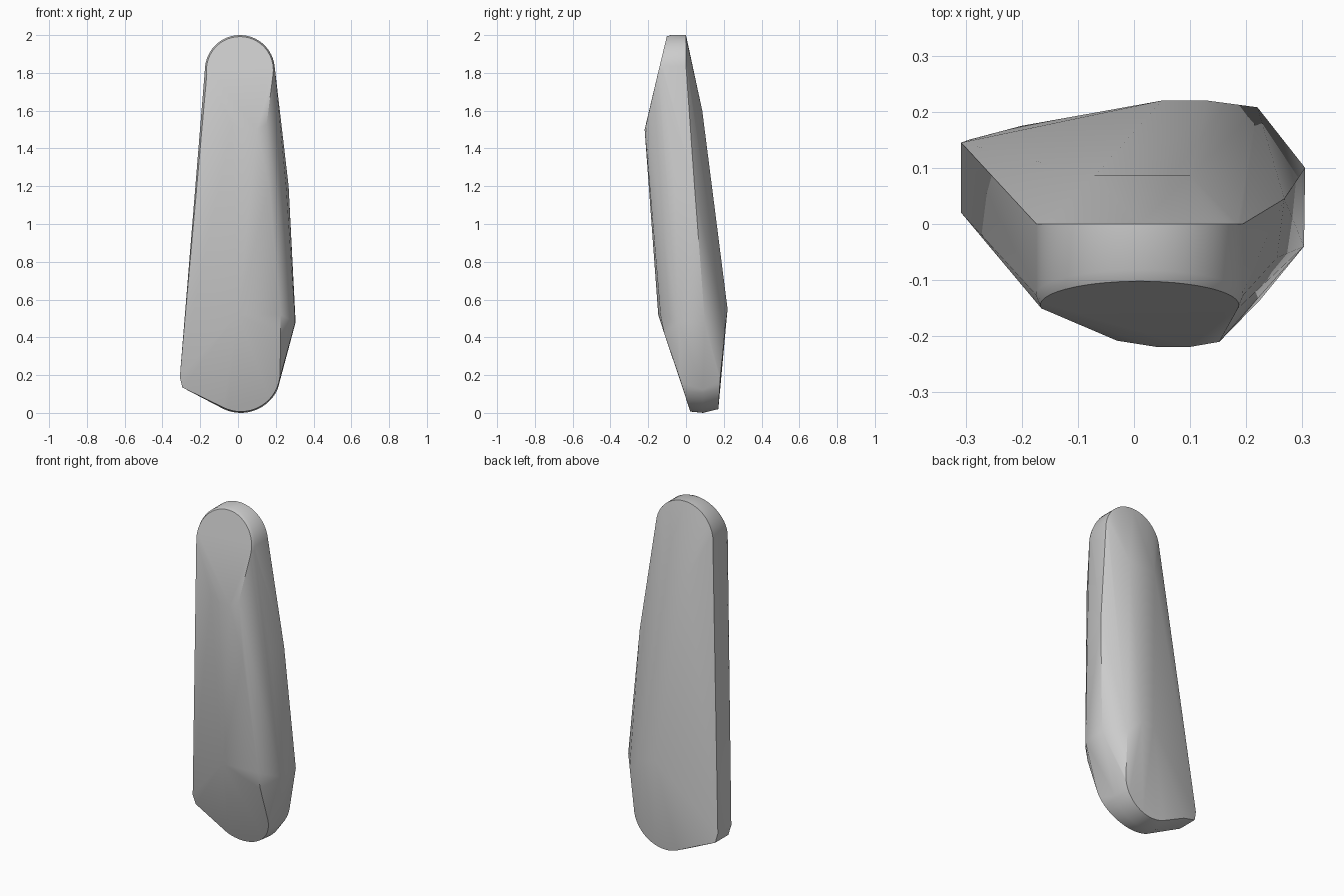
import bpy
import bmesh
from math import cos, sin, radians

cube = bpy.data.objects.get("Cube")
if cube:
    bpy.data.objects.remove(cube, do_unlink=True)


def arc(cx, cz, radius, start, end, steps, depth):
    """Points on an upright arc; depth gives y from z."""
    points = []
    for i in range(steps + 1):
        a = radians(start + (end - start) * i / steps)
        z = cz + radius * sin(a)
        points.append((cx + radius * cos(a), depth(z), z))
    return points


def tip_plane(z):
    return -0.1 - 0.24 * (2 - z)


def toe_plane(z):
    return 0.025 - 0.32 * z


points = []

# Rounded upper end: flat slanted disc, softened edge and back rim
points += arc(0.01, 1.815, 0.177, -8, 188, 28, tip_plane)
points += arc(0.01, 1.815, 0.185, 0, 180, 28, lambda z: tip_plane(z) + 0.018)
points += arc(0.01, 1.815, 0.185, 0, 180, 28, lambda z: 0)

# Rounded lower end: front edge, middle and back edge
points += arc(0.015, 0.215, 0.208, -117, 5, 18, toe_plane)
points += arc(0.015, 0.215, 0.215, -115, -25, 16, lambda z: 0.09)
points += arc(0.015, 0.215, 0.195, -115, 0, 18, lambda z: 0.17 + 0.06 * z)

# Front ridge and its left edge
points += [(-0.03, -0.208, 1.53), (0.04, -0.219, 1.5), (0.1, -0.219, 1.5),
           (0.152, -0.21, 1.53), (0.165, -0.192, 1.2),
           (0.225, -0.135, 0.52), (0.225, -0.115, 0.42), (0, -0.147, 0.52)]

# Left flank
points += [(0.205, 0.022, 1.6), (0.268, 0.045, 1.2), (0.255, -0.06, 1.2),
           (0.305, 0.1, 0.48), (0.303, -0.04, 0.48)]

# Back ridge
points += [(-0.07, 0.086, 1.6), (0.1, 0.086, 1.6), (0.05, 0.22, 0.55),
           (0.13, 0.22, 0.55), (0.22, 0.208, 0.46)]

# Lower right corner
points += [(-0.308, 0.02, 0.19), (-0.308, 0.145, 0.19),
           (-0.295, 0.03, 0.135), (-0.295, 0.15, 0.135), (-0.2, 0.175, 0.1)]

# Faceted shell wrapped around the outlines
bm = bmesh.new()
for p in points:
    bm.verts.new(p)
bmesh.ops.convex_hull(bm, input=bm.verts[:])
loose = [v for v in bm.verts if not v.link_faces]
bmesh.ops.delete(bm, geom=loose, context='VERTS')
bmesh.ops.dissolve_limit(bm, angle_limit=radians(1), verts=bm.verts[:], edges=bm.edges[:])
bmesh.ops.recalc_face_normals(bm, faces=bm.faces[:])
mesh = bpy.data.meshes.new("tapered_body")
bm.to_mesh(mesh)
bm.free()
body = bpy.data.objects.new("tapered_body", mesh)
bpy.context.collection.objects.link(body)

# Plain grey finish
grey = bpy.data.materials.new("light_grey")
grey.use_nodes = True
colour = (0.6, 0.6, 0.6, 1)
grey.diffuse_color = colour
grey.node_tree.nodes["Principled BSDF"].inputs["Base Color"].default_value = colour
mesh.materials.append(grey)

# Smooth curves with crisp edges
bpy.ops.object.select_all(action='DESELECT')
body.select_set(True)
bpy.context.view_layer.objects.active = body
bpy.ops.object.shade_smooth_by_angle(angle=radians(30))
